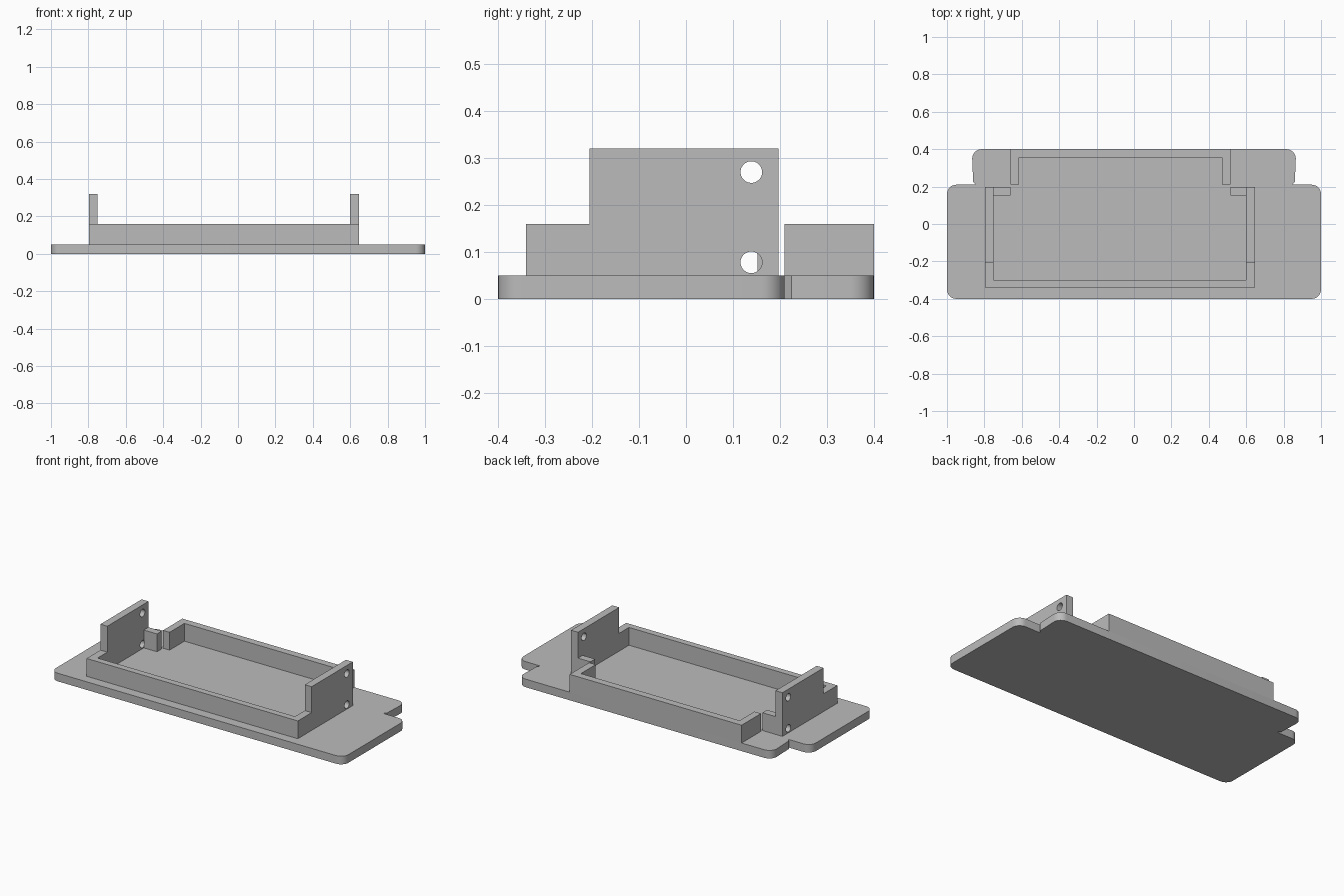
import bpy, bmesh, math
from mathutils import Vector

cube = bpy.data.objects.get("Cube")
if cube:
    bpy.data.objects.remove(cube, do_unlink=True)

grey = bpy.data.materials.new("plain grey")
grey.use_nodes = True
grey.diffuse_color = (0.5, 0.5, 0.5, 1)
grey.node_tree.nodes["Principled BSDF"].inputs["Base Color"].default_value = (0.5, 0.5, 0.5, 1)


def prism(name, outline, lo, hi, along_x=False):
    """Extrude a flat outline along z, or a (y, z) outline along x."""
    place = (lambda a, b: (lo, a, b)) if along_x else (lambda a, b: (a, b, lo))
    depth = hi - lo
    bm = bmesh.new()
    face = bm.faces.new([bm.verts.new(place(a, b)) for a, b in outline])
    ext = bmesh.ops.extrude_face_region(bm, geom=[face])
    moved = [v for v in ext["geom"] if isinstance(v, bmesh.types.BMVert)]
    bmesh.ops.translate(bm, verts=moved, vec=(depth, 0, 0) if along_x else (0, 0, depth))
    bmesh.ops.recalc_face_normals(bm, faces=bm.faces)
    mesh = bpy.data.meshes.new(name)
    bm.to_mesh(mesh)
    bm.free()
    mesh.materials.append(grey)
    obj = bpy.data.objects.new(name, mesh)
    bpy.context.collection.objects.link(obj)
    return obj


def box(name, x0, x1, y0, y1, z0, z1):
    return prism(name, [(x0, y0), (x1, y0), (x1, y1), (x0, y1)], z0, z1)


def activate(obj):
    bpy.ops.object.select_all(action="DESELECT")
    obj.select_set(True)
    bpy.context.view_layer.objects.active = obj


def arc(cx, cy, r, start, end, steps=8):
    angles = [math.radians(start + (end - start) * i / steps) for i in range(steps + 1)]
    return [(cx + r * math.cos(a), cy + r * math.sin(a)) for a in angles]


# Base plate with a narrower rounded tab at the back
BASE, LOW, TALL, R = 0.05, 0.16, 0.32, 0.05
half = (arc(1 - R, -0.4 + R, R, -90, 0) + arc(1 - R, 0.21 - R, R, 0, 90)
        + [(0.845, 0.21), (0.86, 0.225)] + arc(0.865 - R, 0.4 - R, R, 0, 90))
plate = prism("base_plate", half + [(-x, y) for x, y in reversed(half)], 0, BASE)
activate(plate)
bpy.ops.object.shade_smooth_by_angle(angle=math.radians(30))

# Low front wall
box("front_wall", -0.75, 0.60, -0.34, -0.30, BASE, LOW)

# Stepped end walls with two screw holes each, and short returns behind them
profile = [(-0.34, BASE), (0.197, BASE), (0.197, TALL), (-0.205, TALL), (-0.205, LOW), (-0.34, LOW)]
for side, x0, x1, r0, r1 in (("right", -0.797, -0.75, -0.75, -0.66),
                             ("left", 0.60, 0.647, 0.515, 0.60)):
    wall = prism(side + "_end_wall", profile, x0, x1, along_x=True)
    for z in (0.27, 0.078):
        cutter = prism("hole_cutter", arc(0.139, z, 0.023, 0, 350, 35),
                       x0 - 0.02, x1 + 0.02, along_x=True)
        cutter.hide_render = True
        activate(wall)
        mod = wall.modifiers.new("hole", "BOOLEAN")
        mod.operation, mod.solver, mod.object = "DIFFERENCE", "EXACT", cutter
        bpy.ops.object.modifier_apply(modifier=mod.name)
        bpy.data.objects.remove(cutter, do_unlink=True)
    activate(wall)
    bpy.ops.object.shade_smooth_by_angle(angle=math.radians(30))
    box(side + "_return", r0, r1, 0.152, 0.197, BASE, LOW)

# Low back wall with its two side returns, as one bracket
xl, xr, t = -0.66, 0.515, 0.045
prism("back_wall", [(xl, 0.21), (xl + t, 0.21), (xl + t, 0.4 - t), (xr - t, 0.4 - t),
                    (xr - t, 0.21), (xr, 0.21), (xr, 0.4), (xl, 0.4)], BASE, LOW)
